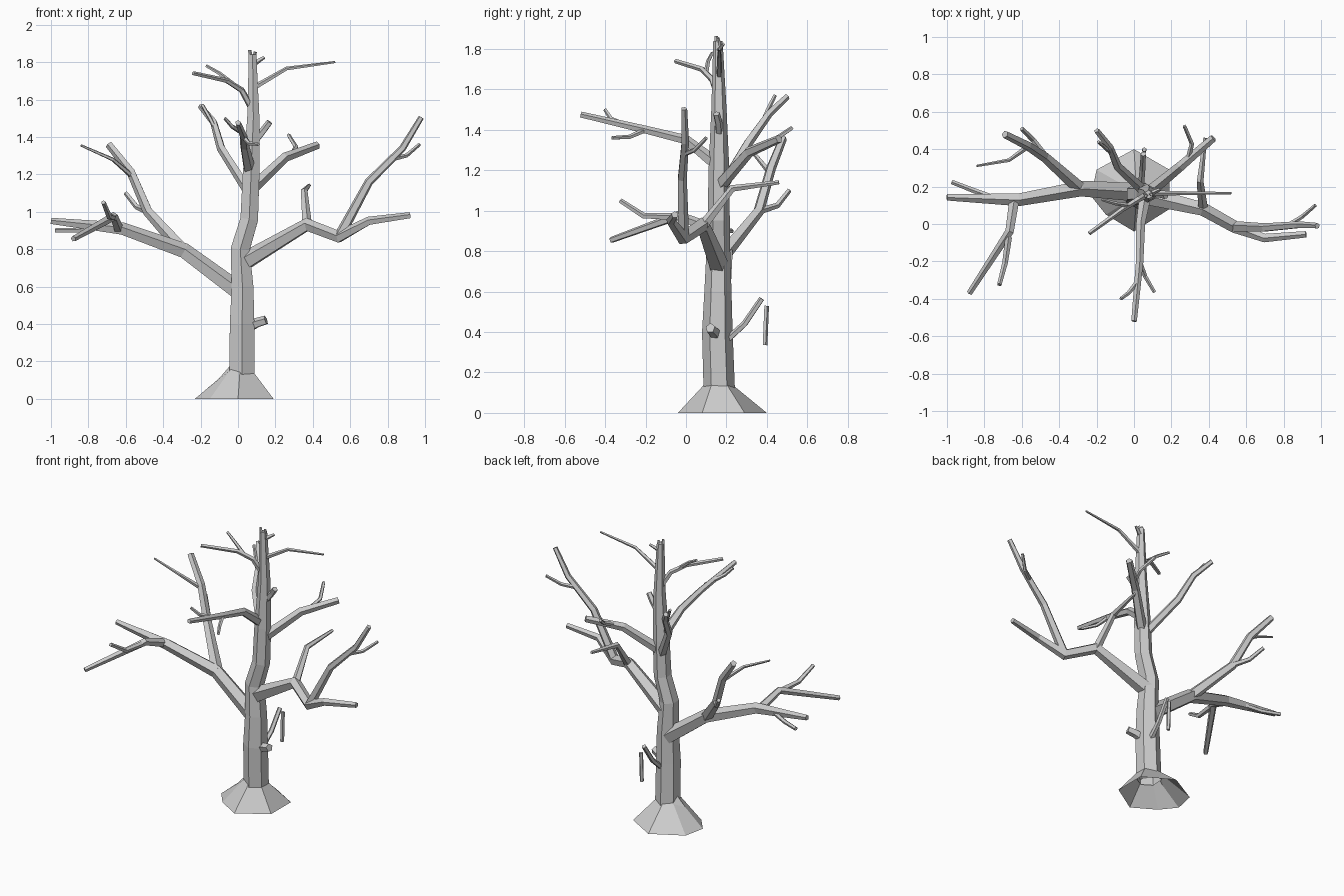
import bpy, bmesh, math
from mathutils import Vector


def finish(bm, name):
    bmesh.ops.recalc_face_normals(bm, faces=bm.faces)
    me = bpy.data.meshes.new(name)
    bm.to_mesh(me)
    bm.free()
    bpy.context.collection.objects.link(bpy.data.objects.new(name, me))


def bridge(bm, a, b):
    n = len(a)
    for i in range(n):
        bm.faces.new((a[i], a[(i + 1) % n], b[(i + 1) % n], b[i]))


def limb(name, pts, radii, sides=5, cap_start=True):
    """Low-poly tapered tube through pts, with a radius at each point."""
    P = [Vector(p) for p in pts]
    if len(radii) == 2:
        r0, r1 = radii
        radii = [r0 + (r1 - r0) * i / (len(P) - 1) for i in range(len(P))]
    bm = bmesh.new()
    rings, u = [], None
    for i, p in enumerate(P):
        t = Vector()
        if i:
            t += (p - P[i - 1]).normalized()
        if i < len(P) - 1:
            t += (P[i + 1] - p).normalized()
        t.normalize()
        if u is None:
            u = Vector((0, 1, 0)) if abs(t.z) > 0.8 else Vector((0, 0, 1))
        u = (u - t * u.dot(t)).normalized()
        v = t.cross(u)
        ring = []
        for k in range(sides):
            a = 2 * math.pi * k / sides
            ring.append(bm.verts.new(p + (u * math.cos(a) + v * math.sin(a)) * radii[i] * 1.05))
        if rings:
            bridge(bm, rings[-1], ring)
        rings.append(ring)
    bm.faces.new(rings[-1])
    if cap_start:
        bm.faces.new(rings[0])
    finish(bm, name)


# Trunk
limb("trunk",
     [(.02, .165, .10), (.022, .155, .4), (.024, .158, .6), (.012, .16, .8),
      (.06, .162, .96), (.07, .163, 1.2), (.082, .163, 1.5), (.078, .158, 1.84)],
     [.074, .072, .064, .056, .052, .049, .036, .022], 6, False)

# Root flare, open underneath
bm = bmesh.new()
foot = [(0, .40), (-.2, .29), (-.23, .15), (-.15, .05), (0, -.04), (.19, .08), (.19, .29)]
neck = [(.01, .235, .135), (-.05, .205, .14), (-.10, .15, .11), (-.045, .115, .15),
        (.01, .09, .14), (.088, .125, .135), (.085, .205, .135)]
low = [bm.verts.new((x, y, 0)) for x, y in foot]
mid = [bm.verts.new(p) for p in neck]
top = [bm.verts.new((.02 + (x - .02) * .5, .16 + (y - .16) * .5, .18)) for x, y, z in neck]
bridge(bm, low, mid)
bridge(bm, mid, top)
finish(bm, "root_flare")

# Left limb and its offshoots
limb("left_limb", [(.02, .17, .56), (-.29, .19, .79), (-.62, .13, .908), (-1, .143, .95)],
     [.05, .042, .034, .017])
limb("left_front_branch", [(-.64, .13, .91), (-.665, -.04, .975), (-.88, -.37, .855)],
     [.027, .023, .015])
limb("left_front_twig", [(-.67, -.07, .97), (-.69, -.21, .975), (-.72, -.325, 1.05)], [.018, .012])
limb("left_end_twig", [(-.75, .14, .92), (-.86, .18, .9), (-.975, .225, .9)], [.015, .012])
limb("left_rear_branch", [(-.29, .19, .79), (-.48, .36, 1.0), (-.57, .42, 1.21), (-.69, .48, 1.36)],
     [.036, .027, .024, .02])
limb("left_rear_twig_high", [(-.565, .415, 1.19), (-.67, .34, 1.28), (-.84, .31, 1.355)], [.014, .006])
limb("left_rear_twig_low", [(-.48, .37, 1.0), (-.54, .45, 1.025), (-.6, .51, 1.1)], [.017, .012])

# Right limb and its offshoots
limb("right_limb", [(.03, .16, .73), (.37, .08, .93), (.54, -.015, .865), (.70, -.075, .95), (.92, -.055, .98)],
     [.05, .036, .033, .023, .017])
limb("right_rising_branch", [(.54, -.015, .865), (.70, -.02, 1.16), (.88, -.005, 1.34), (.98, -.01, 1.505)],
     [.029, .023, .019, .015])
limb("right_rising_twig", [(.82, -.01, 1.28), (.9, .04, 1.3), (.97, .1, 1.36)], [.013, .009])
limb("right_rear_branch", [(.37, .08, .92), (.353, .23, 1.11), (.38, .46, 1.14)], [.026, .018, .01])

# Upper branches from the trunk
limb("upper_right_branch", [(.08, .17, 1.13), (.25, .31, 1.29), (.425, .46, 1.355)], [.032, .026, .02])
limb("upper_right_twig", [(.29, .35, 1.31), (.31, .43, 1.345), (.27, .525, 1.41)], [.014, .01])
limb("upper_rear_branch", [(.05, .18, 1.12), (-.09, .31, 1.34), (-.13, .41, 1.48), (-.2, .5, 1.565)],
     [.027, .023, .019, .015])
limb("upper_rear_twig", [(-.12, .38, 1.44), (-.15, .405, 1.5), (-.19, .44, 1.57)], [.012, .009])
limb("upper_front_branch", [(.06, .15, 1.23), (.035, 0, 1.35), (.03, -.2, 1.4), (0, -.52, 1.475)],
     [.032, .024, .02, .015])
limb("upper_front_twig_left", [(.01, -.32, 1.43), (-.03, -.37, 1.455), (-.07, -.4, 1.5)], [.013, .009])
limb("upper_front_twig_right", [(.03, -.2, 1.4), (.06, -.28, 1.365), (.11, -.365, 1.36)], [.013, .009])

# Crown twigs
limb("crown_right_twig", [(.08, .165, 1.66), (.26, .165, 1.765), (.52, .165, 1.8)], [.015, .006])
limb("crown_left_branch", [(.07, .16, 1.56), (.02, .13, 1.65), (-.06, .08, 1.7), (-.24, -.05, 1.74)],
     [.018, .011])
limb("crown_left_twig", [(-.03, .1, 1.685), (-.1, .11, 1.74), (-.17, .13, 1.78)], [.012, .008])
limb("crown_stub", [(.085, .165, 1.37), (.14, .16, 1.44), (.17, .15, 1.48)], [.02, .017])

# Splinters at the broken top
for i, (a, b) in enumerate([((.07, .155, 1.80), (.063, .15, 1.865)),
                            ((.085, .165, 1.80), (.092, .158, 1.855)),
                            ((.085, .16, 1.79), (.14, .185, 1.825))]):
    limb(f"splinter_{i + 1}", [a, b], [.014, .008], 4)

# Low stub and rear twig with its hanging end
limb("low_stub", [(.04, .15, .375), (.1, .135, .405), (.15, .12, .42)], [.03, .024])
limb("low_rear_twig", [(.035, .18, .34), (.045, .29, .44), (.05, .375, .565)], [.017, .014])
limb("hanging_twig", [(.055, .398, .53), (.055, .39, .335)], [.012, .012])
